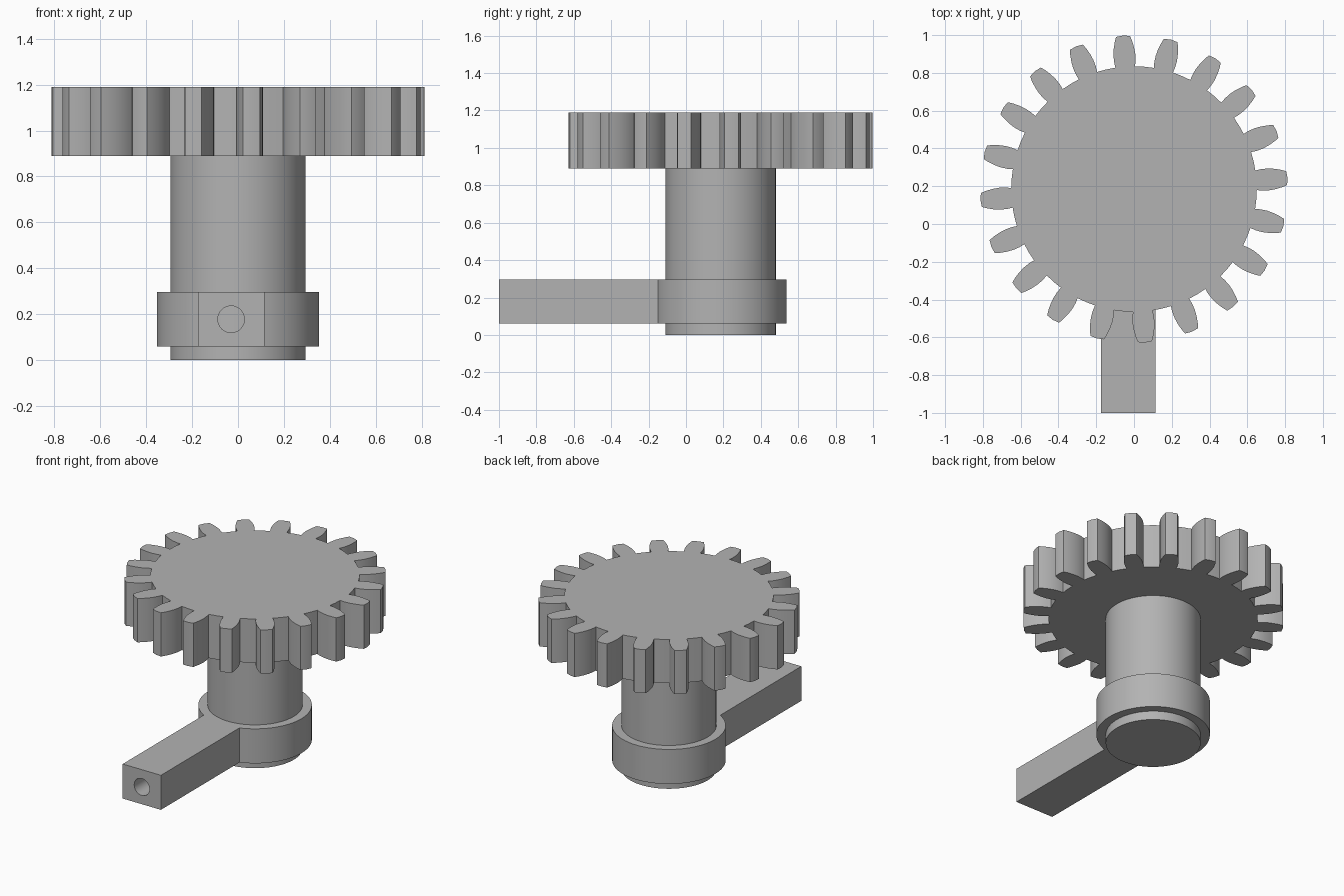
import bpy, bmesh, math
from math import sin, cos, asin, pi, tau

cube = bpy.data.objects.get("Cube")
if cube:
    bpy.data.objects.remove(cube, do_unlink=True)

CY = 0.185  # y of the shaft axis

steel = bpy.data.materials.new("plain grey")
steel.use_nodes = True
grey = (0.45, 0.45, 0.45, 1)
steel.diffuse_color = grey
steel.node_tree.nodes["Principled BSDF"].inputs["Base Color"].default_value = grey


def arc(radius, start, end, steps):
    """Points on an arc around the shaft axis."""
    angles = [start + (end - start) * i / steps for i in range(steps + 1)]
    return [(radius * cos(a), CY + radius * sin(a)) for a in angles]


def extrude(name, outline, z0, z1):
    """Solid prism from a flat outline."""
    bm = bmesh.new()
    face = bm.faces.new([bm.verts.new((x, y, z0)) for x, y in outline])
    top = bmesh.ops.extrude_face_region(bm, geom=[face])["geom"]
    bmesh.ops.translate(bm, vec=(0, 0, z1 - z0),
                        verts=[v for v in top if isinstance(v, bmesh.types.BMVert)])
    bmesh.ops.recalc_face_normals(bm, faces=bm.faces)
    mesh = bpy.data.meshes.new(name)
    bm.to_mesh(mesh)
    bm.free()
    mesh.materials.append(steel)
    obj = bpy.data.objects.new(name, mesh)
    bpy.context.collection.objects.link(obj)
    return obj


def smooth(obj):
    bpy.ops.object.select_all(action="DESELECT")
    obj.select_set(True)
    bpy.context.view_layer.objects.active = obj
    bpy.ops.object.shade_smooth_by_angle(angle=math.radians(30))


# Gear wheel: each tooth is a (radius, half width) flank, mirrored
TEETH = 20
flank = [(0.65, 0.052), (0.68, 0.057), (0.715, 0.058), (0.75, 0.054),
         (0.785, 0.046), (0.811, 0.037)]
gear_outline = []
for i in range(TEETH):
    mid = math.radians(4.1) + tau * i / TEETH
    right = [(r, mid - asin(w / r)) for r, w in flank]
    left = [(r, mid + asin(w / r)) for r, w in reversed(flank)]
    tooth = right + [(0.815, mid)] + left + [(0.65, mid + pi / TEETH)]
    gear_outline += [(r * cos(a), CY + r * sin(a)) for r, a in tooth]
smooth(extrude("gear_wheel", gear_outline, 0.89, 1.19))

# Shaft
smooth(extrude("shaft", arc(0.295, 0, tau, 96)[:-1], 0, 0.89))

# Collar and its arm share one outline
R, LEFT, RIGHT = 0.353, 0.115, -0.175
start = -pi / 2 + asin(LEFT / R)
end = 1.5 * pi + asin(RIGHT / R)
outline = arc(R, start, end, 88) + [(RIGHT, -1), (LEFT, -1)]
collar = extrude("collar_with_arm", outline, 0.06, 0.297)

# Bore along the arm
bpy.ops.mesh.primitive_cylinder_add(vertices=32, radius=0.058, depth=1.0,
                                    location=(-0.03, -0.6, 0.178),
                                    rotation=(pi / 2, 0, 0))
cutter = bpy.context.object
cutter.name = "bore_cutter"
cutter.data.materials.append(steel)
cutter.hide_render = True
cutter.display_type = "WIRE"
bore = collar.modifiers.new("bore", "BOOLEAN")
bore.operation = "DIFFERENCE"
bore.solver = "EXACT"
bore.object = cutter
bpy.ops.object.select_all(action="DESELECT")
collar.select_set(True)
bpy.context.view_layer.objects.active = collar
bpy.ops.object.modifier_apply(modifier=bore.name)
bpy.data.objects.remove(cutter, do_unlink=True)
smooth(collar)
